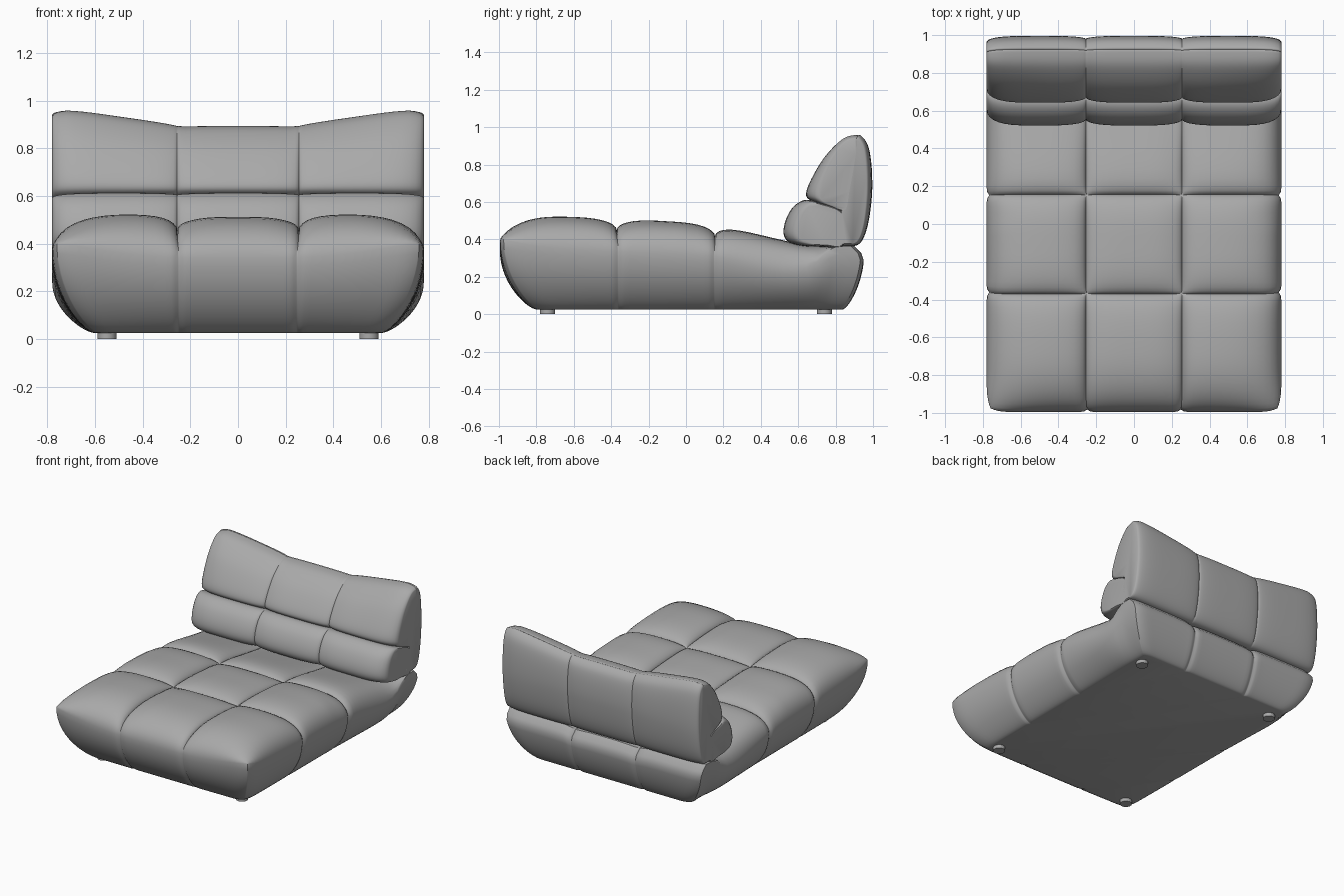
import bpy, bmesh, math
from mathutils import Vector

if "Cube" in bpy.data.objects:
    bpy.data.objects.remove(bpy.data.objects["Cube"])

HALF_W, FRONT, BACK, FLOOR = 0.78, -0.995, 0.9, 0.025
X_SEAMS, Y_SEAMS = (-0.255, 0.255), (-0.37, 0.155)

fabric = bpy.data.materials.new("grey fabric")
fabric.use_nodes = True
GREY = (0.4, 0.4, 0.4, 1)
fabric.diffuse_color = GREY
fabric.node_tree.nodes["Principled BSDF"].inputs["Base Color"].default_value = GREY


def clamp(v):
    return max(0.0, min(1.0, v))


def mix(a, b, t):
    return a + (b - a) * t


def curve(pts, q):
    """Smooth interpolation through (position, value) pairs."""
    q = max(pts[0][0], min(pts[-1][0], q))
    i = next(k for k in range(len(pts) - 1) if q <= pts[k + 1][0])

    def slope(k):
        a, b = pts[max(k - 1, 0)], pts[min(k + 1, len(pts) - 1)]
        return (b[1] - a[1]) / (b[0] - a[0])
    (x0, v0), (x1, v1) = pts[i], pts[i + 1]
    h = x1 - x0
    t = (q - x0) / h
    return (v0 * (1 + 2 * t) * (1 - t) ** 2 + v1 * t * t * (3 - 2 * t)
            + h * slope(i) * t * (1 - t) ** 2 - h * slope(i + 1) * t * t * (1 - t))


def samples(stops, n):
    """Positions crowded toward every seam."""
    out = [stops[0]]
    for a, b in zip(stops, stops[1:]):
        out += [mix(a, b, (1 - math.cos(math.pi * k / n)) / 2) for k in range(1, n + 1)]
    return out


def puff(q, seams, half):
    """0 on a seam, rising roundly to 1 in the middle of a panel."""
    d = min(abs(q - s) for s in seams)
    return math.sqrt(1 - (1 - clamp(d / half)) ** 3)


def notch(q, seams):
    return 0.012 * sum(math.exp(-((q - s) / 0.014) ** 2) for s in seams)


def finish(bm, name, angle=40):
    bmesh.ops.recalc_face_normals(bm, faces=bm.faces)
    mesh = bpy.data.meshes.new(name)
    bm.to_mesh(mesh)
    bm.free()
    ob = bpy.data.objects.new(name, mesh)
    bpy.context.collection.objects.link(ob)
    mesh.materials.append(fabric)
    bpy.ops.object.select_all(action='DESELECT')
    ob.select_set(True)
    bpy.context.view_layer.objects.active = ob
    bpy.ops.object.shade_smooth_by_angle(angle=math.radians(angle))
    return ob


# Seat: pillow-topped upper surface, curved skirt and flat underside
SIDE_RIM = [(-1, .40), (-.8, .362), (-.37, .335), (.15, .31), (.4, .265),
            (.58, .24), (.69, .262), (.78, .345), (.84, .362), (.9, .365)]
CROWN = [(-1, .522), (-.66, .522), (-.37, .51), (-.15, .5), (.155, .478),
         (.3, .447), (.5, .40), (.65, .368), (.8, .365), (.9, .365)]


def outline(x, y):
    """Rounded plan with small notches at the seams."""
    corner_x = clamp((abs(y) - 0.84) / 0.155) ** 3 * 0.02
    corner_y = clamp((abs(x) - 0.66) / 0.12) ** 3 * 0.02
    sx = 1 - (notch(y, Y_SEAMS) + corner_x) / HALF_W
    sy = 1 - notch(x, X_SEAMS) - corner_y
    return x * sx, y * sy


def seat_top(x, y):
    front = 0.34 + 0.06 * clamp((abs(x) - 0.2) / 0.58) ** 1.7 if y < 0 else 0.365
    rim = mix(front, curve(SIDE_RIM, y), (abs(x) / HALF_W) ** 8)
    side_fall = math.sqrt(1 - clamp((abs(x) - 0.45) / (HALF_W - 0.45)) ** 2.5)
    front_fall = math.sqrt(1 - clamp((-0.66 - y) / (-0.66 - FRONT)) ** 2.5)
    panel = puff(x, X_SEAMS, 0.24) * puff(y, Y_SEAMS, 0.25)
    depth = mix(0.06, 0.02, clamp((y - 0.2) / 0.4))
    crown = curve(CROWN, y) - depth * (1 - panel)
    crown -= 0.01 * clamp((0.3 - abs(x)) / 0.1)
    return rim + (crown - rim) * side_fall * front_fall


def skirt_point(x, y, rim, s):
    """Point at fraction s of the way from the rim down to the floor."""
    c = (1 - math.sqrt(max(0, 1 - s * s)) + s * s) / 2
    px, py = outline(x, y)
    px -= math.copysign(0.18 * c * clamp((abs(x) - 0.255) / 0.525), x)
    py += 0.2 * c * clamp((-0.37 - y) / 0.625)
    bulge = 0.055 * (1 - (1 - clamp(4 * s)) ** 2) - 0.12 * c
    py += bulge * clamp((y - 0.155) / 0.745) ** 3
    return px, py, mix(rim, FLOOR, s)


bm = bmesh.new()
xs = samples([-HALF_W, *X_SEAMS, HALF_W], 18)
ys = samples([FRONT, *Y_SEAMS, BACK], 18)
grid = [[bm.verts.new((*outline(x, y), seat_top(x, y))) for y in ys] for x in xs]
nx, ny = len(xs) - 1, len(ys) - 1
for i in range(nx):
    for j in range(ny):
        bm.faces.new((grid[i][j], grid[i + 1][j], grid[i + 1][j + 1], grid[i][j + 1]))
loop = ([(i, 0) for i in range(nx)] + [(nx, j) for j in range(ny)]
        + [(i, ny) for i in range(nx, 0, -1)] + [(0, j) for j in range(ny, 0, -1)])
ring = [grid[i][j] for i, j in loop]
rims = [v.co.z for v in ring]
STEPS = 14
for k in range(1, STEPS + 1):
    s = math.sin(math.pi / 2 * k / STEPS)
    new = [bm.verts.new(skirt_point(xs[i], ys[j], r, s)) for (i, j), r in zip(loop, rims)]
    for a in range(len(ring)):
        b = (a + 1) % len(ring)
        bm.faces.new((ring[a], new[a], new[b], ring[b]))
    ring = new
bm.faces.new(ring)
finish(bm, "seat")


# Backrest: three sections swept across the width
def smooth_loop(pts, n=5):
    """Closed Catmull-Rom loop through the points."""
    p, out = [Vector(q) for q in pts], []
    for i in range(len(p)):
        a, b, c, d = (p[(i + k) % len(p)] for k in (-1, 0, 1, 2))
        for k in range(n):
            t = k / n
            out.append(0.5 * (2 * b + (c - a) * t + (2 * a - 5 * b + 4 * c - d) * t * t
                              + (3 * b - a - 3 * c + d) * t ** 3))
    return out


def top_height(x):
    return 0.895 + 0.072 * clamp((abs(x) - 0.22) / 0.5)


def cushion(name, section, anchor, seam_pinch, end_pinch):
    bm = bmesh.new()
    prof = smooth_loop(section)
    rings = []
    for x in samples([-HALF_W, *X_SEAMS, HALF_W], 18):
        seam = 1 - puff(x, X_SEAMS, 0.24)
        end = 1 - math.sqrt(1 - clamp((abs(x) - 0.48) / (HALF_W - 0.48)) ** 4)
        ky = 1 - seam_pinch[0] * seam - end_pinch[0] * end
        kz = 1 - seam_pinch[1] * seam - end_pinch[1] * end
        stretch = (top_height(x) - 0.62) / 0.347
        verts = []
        for y, z in prof:
            z = 0.62 + (z - 0.62) * stretch if z > 0.62 else z
            verts.append(bm.verts.new((x, anchor[0] + (y - anchor[0]) * ky,
                                       anchor[1] + (z - anchor[1]) * kz)))
        rings.append(verts)
    for r, q in zip(rings, rings[1:]):
        for a in range(len(r)):
            b = (a + 1) % len(r)
            bm.faces.new((r[a], r[b], q[b], q[a]))
    bm.faces.new(rings[0])
    bm.faces.new(rings[-1])
    finish(bm, name, 50)


cushion("lumbar_cushion",
        [(.84, .36), (.72, .36), (.62, .365), (.55, .385), (.522, .43), (.532, .5),
         (.57, .57), (.63, .61), (.7, .602), (.82, .565), (.85, .5)],
        (.82, .45), (.11, .05), (.27, .12))
cushion("upper_cushion",
        [(.84, .555), (.75, .575), (.67, .605), (.642, .645), (.67, .73), (.74, .85),
         (.83, .94), (.9, .964), (.93, .95), (.915, .85), (.87, .66)],
        (.88, .6), (.12, .02), (.3, .08))
cushion("back_panel",
        [(.775, .37), (.82, .55), (.86, .7), (.9, .87), (.92, .955), (.945, .955),
         (.978, .9), (.994, .78), (.993, .62), (.968, .46), (.925, .375), (.85, .365)],
        (.87, .6), (.13, .015), (.25, .06))

# Feet
for sx in (-1, 1):
    for y, where in ((-0.74, "front"), (0.74, "back")):
        bm = bmesh.new()
        bmesh.ops.create_cone(bm, cap_ends=True, segments=32, radius1=0.04,
                              radius2=0.04, depth=0.04)
        bmesh.ops.translate(bm, verts=bm.verts, vec=(sx * 0.55, y, 0.02))
        finish(bm, f"{where}_{'left' if sx > 0 else 'right'}_foot")
